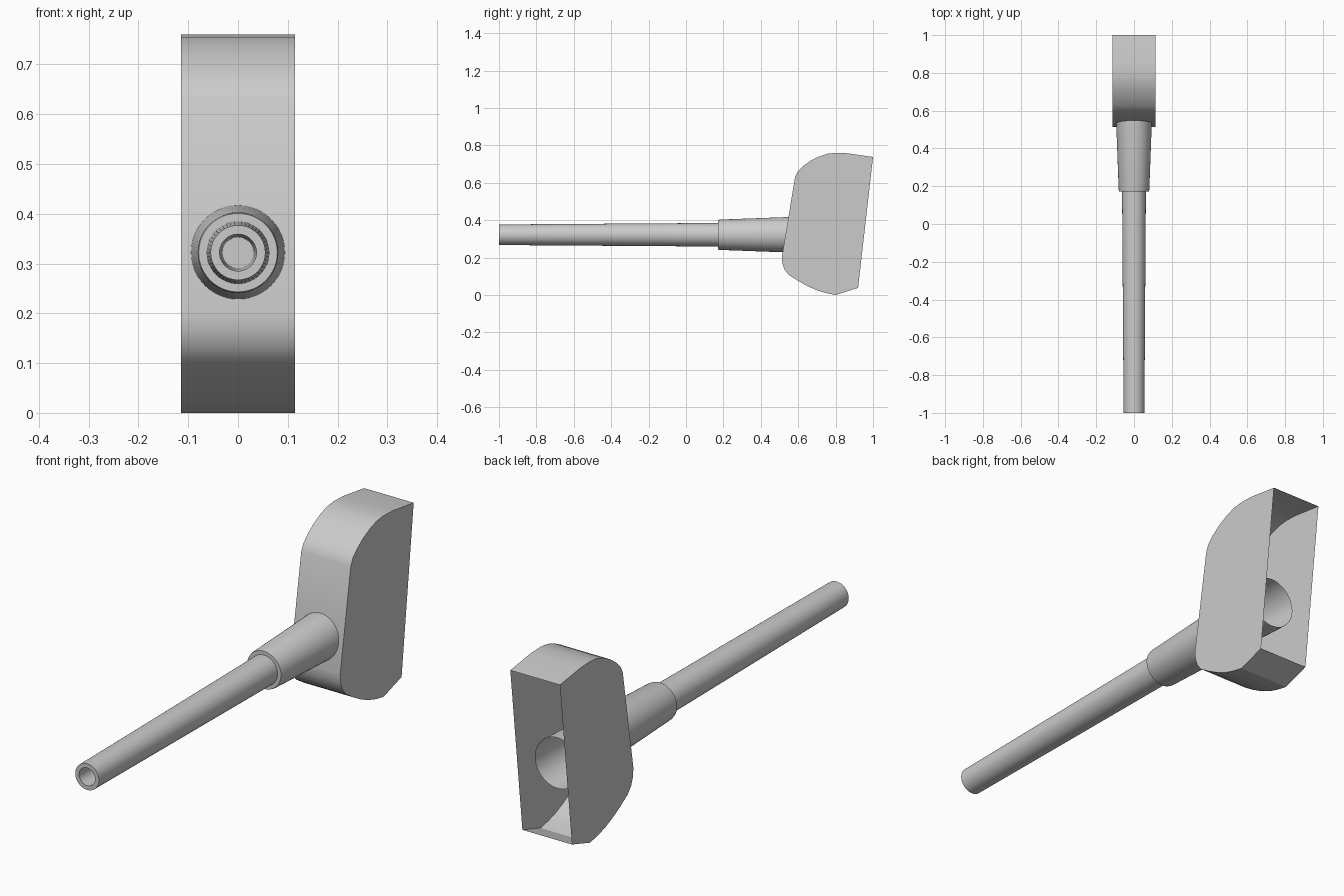
import bpy, bmesh, math

if "Cube" in bpy.data.objects:
    bpy.data.objects.remove(bpy.data.objects["Cube"])

AXIS_Z = 0.322
HALF_W = 0.115

mat = bpy.data.materials.new("light_grey")
mat.diffuse_color = (0.6, 0.6, 0.6, 1)
mat.use_nodes = True
mat.node_tree.nodes["Principled BSDF"].inputs["Base Color"].default_value = mat.diffuse_color


def finish(name, bm, angle):
    me = bpy.data.meshes.new(name)
    bm.to_mesh(me)
    bm.free()
    me.materials.append(mat)
    ob = bpy.data.objects.new(name, me)
    bpy.context.collection.objects.link(ob)
    bpy.ops.object.select_all(action='DESELECT')
    ob.select_set(True)
    bpy.context.view_layer.objects.active = ob
    bpy.ops.object.shade_smooth_by_angle(angle=math.radians(angle))
    return ob


def lathe(name, profile, steps=48):
    """Revolve (y, radius) points around the long axis."""
    bm = bmesh.new()
    rings = []
    for y, r in profile:
        if r == 0:
            rings.append([bm.verts.new((0, y, AXIS_Z))] * steps)
        else:
            rings.append([bm.verts.new((r * math.cos(a), y, AXIS_Z + r * math.sin(a)))
                          for a in (2 * math.pi * i / steps for i in range(steps))])
    for a, b in zip(rings, rings[1:]):
        for i in range(steps):
            j = (i + 1) % steps
            bm.faces.new(list(dict.fromkeys((a[i], a[j], b[j], b[i]))))
    return finish(name, bm, 30)


# Head: thin shell, open at the back
outline = [(1.0, 0.738), (0.86, 0.758), (0.80, 0.76), (0.755, 0.755), (0.71, 0.74),
           (0.665, 0.717), (0.625, 0.688), (0.597, 0.66), (0.583, 0.63),
           (0.513, 0.205), (0.515, 0.17), (0.527, 0.135), (0.55, 0.107),
           (0.60, 0.075), (0.65, 0.047), (0.70, 0.025), (0.75, 0.01),
           (0.80, 0.0), (0.92, 0.038)]
bm = bmesh.new()
right, left = ([bm.verts.new((s * HALF_W, y, z)) for y, z in outline] for s in (1, -1))
bm.faces.new(right)
bm.faces.new(left[::-1])
for i in range(len(outline) - 1):
    bm.faces.new((right[i], left[i], left[i + 1], right[i + 1]))
bmesh.ops.recalc_face_normals(bm, faces=bm.faces)
finish("head_shell", bm, 25)

# Sleeve: flared tube, closed in front, open inside the head
lathe("sleeve", [(0.172, 0), (0.172, 0.079), (0.18, 0.081), (0.85, 0.106)])

# Rod: slightly tapered, with a narrowing bore in its front end
lathe("rod", [(0.172, 0.031), (-1.0, 0.037), (-1.0, 0.055), (0.172, 0.063)])
lathe("bore_end", [(0.168, 0), (0.168, 0.032)])
